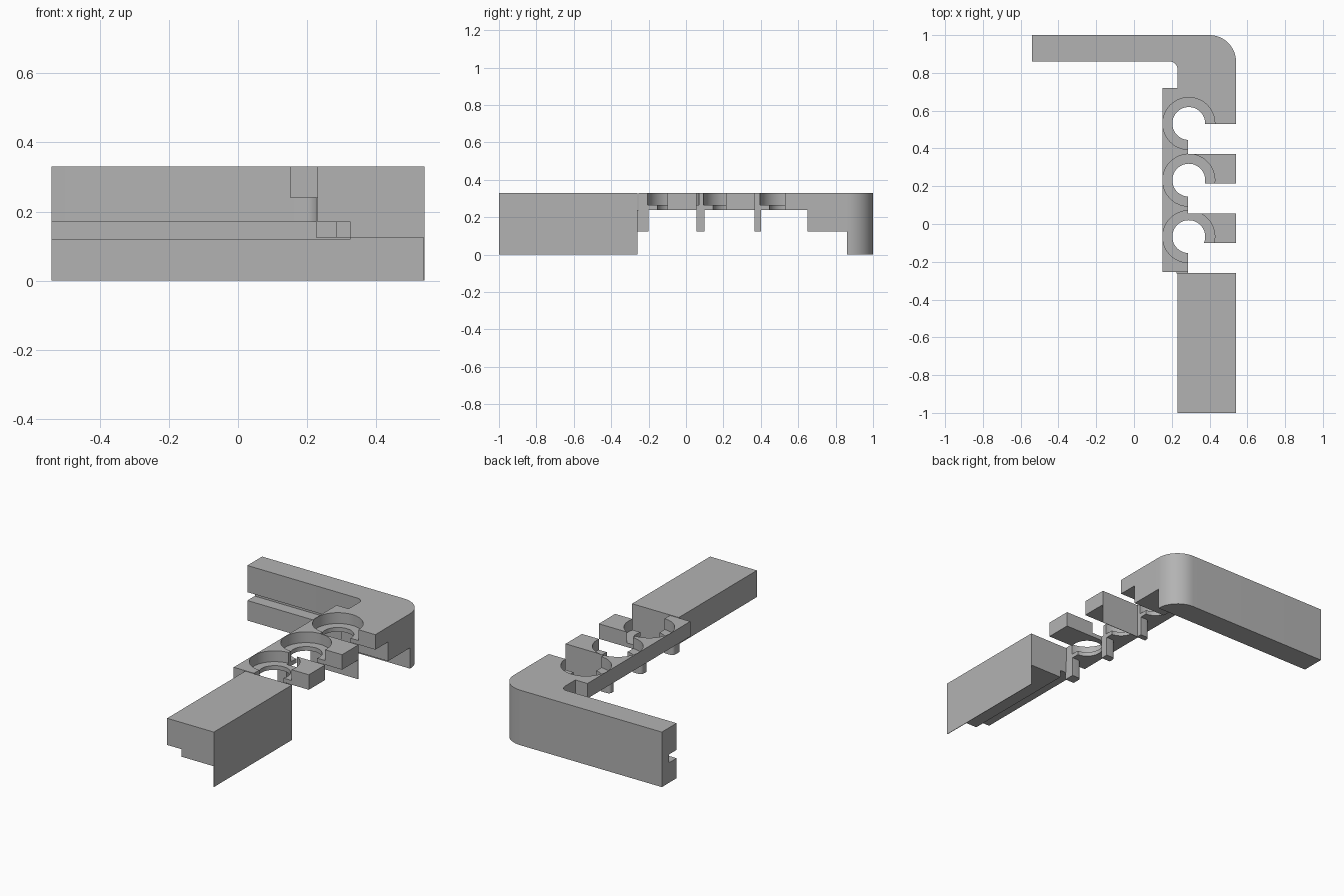
import bpy, bmesh
from math import cos, sin, pi

old = bpy.data.objects.get("Cube")
if old:
    bpy.data.objects.remove(old, do_unlink=True)

grey = bpy.data.materials.new("plain grey")
grey.use_nodes = True
GREY = (0.45, 0.45, 0.45, 1)
grey.diffuse_color = GREY
grey.node_tree.nodes["Principled BSDF"].inputs["Base Color"].default_value = GREY

TOP, DECK, STEP, LIP = 0.33, 0.24, 0.17, 0.125
RIGHT, INNER, SPINE, MOUTH = 0.54, 0.23, 0.15, 0.285
BACK = 0.86


def arc(cx, cy, r, start, end, n=12):
    """Points along an arc, angles in quarter turns."""
    angles = [(start + (end - start) * i / n) * pi / 2 for i in range(n + 1)]
    return [(cx + r * cos(a), cy + r * sin(a)) for a in angles]


def prism(name, points, low, high, axis="z"):
    """Extrude an outline along z (plan) or y (front section)."""
    def place(p, t):
        return (p[0], p[1], t) if axis == "z" else (p[0], t, p[1])
    bm = bmesh.new()
    face = bm.faces.new([bm.verts.new(place(p, low)) for p in points])
    out = bmesh.ops.extrude_face_region(bm, geom=[face])
    shift = (0, 0, high - low) if axis == "z" else (0, high - low, 0)
    bmesh.ops.translate(bm, vec=shift,
                        verts=[g for g in out["geom"] if isinstance(g, bmesh.types.BMVert)])
    bmesh.ops.recalc_face_normals(bm, faces=bm.faces)
    mesh = bpy.data.meshes.new(name)
    bm.to_mesh(mesh)
    bm.free()
    mesh.materials.append(grey)
    obj = bpy.data.objects.new(name, mesh)
    bpy.context.collection.objects.link(obj)
    return obj


def box(name, x0, x1, y0, y1, z0, z1):
    return prism(name, [(x0, y0), (x1, y0), (x1, y1), (x0, y1)], z0, z1)


def cut(obj, cutters):
    """Subtract the cutters and bake the result."""
    for c in cutters:
        mod = obj.modifiers.new("cut", "BOOLEAN")
        mod.operation, mod.solver, mod.object = "DIFFERENCE", "EXACT", c
    deps = bpy.context.evaluated_depsgraph_get()
    baked = bpy.data.meshes.new_from_object(obj.evaluated_get(deps))
    obj.modifiers.clear()
    obj.data = baked


# Back bar with rounded corner, and the block that turns forward
outer = arc(RIGHT - 0.14, BACK, 0.14, 0, 1) + [(-RIGHT, 1)]
lower = prism("back_bar_lower", [(-RIGHT, BACK), (RIGHT, BACK)] + outer[1:], 0, LIP)
corner = prism("corner_frame",
               [(-RIGHT, BACK)] + arc(0.19, 0.82, 0.04, 1, 0, 6)
               + [(INNER, 0.65), (RIGHT, 0.65)] + outer, LIP, TOP)

# Comb-shaped deck: spine on the left, tabs between the open mouths
outline = [(SPINE, -0.255), (MOUTH, -0.255)]
for edge in (-0.1, 0.215, 0.53):
    outline += [(MOUTH, edge), (RIGHT, edge)]
    end = 0.65 if edge > 0.5 else edge + 0.155
    outline += [(RIGHT, end), (INNER if edge > 0.5 else MOUTH, end)]
outline += [(INNER, 0.72), (SPINE, 0.72)]
deck = prism("socket_deck", outline, DECK, TOP)

# Groove and stepped round sockets
groove = box("groove_cutter", -0.6, 0.325, 0.6, 0.93, 0.12, STEP)
holes, bores = [], []
for cy in (-0.067, 0.232, 0.532):
    holes.append(prism("hole_cutter", arc(0.29, cy, 0.087, 0, 4, 48)[:-1], 0.2, 0.4))
    bores.append(prism("bore_cutter", arc(0.29, cy, 0.138, 0, 4, 48)[:-1], 0.265, 0.4))
cut(lower, [groove])
cut(corner, [groove, bores[-1]])
cut(deck, holes + bores)
for c in [groove] + holes + bores:
    bpy.data.objects.remove(c, do_unlink=True)

# Front bar with a step along its lower left edge, and its thin skirt
section = [(INNER, TOP), (INNER, STEP), (0.325, STEP), (0.325, LIP), (RIGHT, LIP), (RIGHT, TOP)]
bar = prism("front_bar", section, -1, -0.26, "y")
skirt = box("front_bar_skirt", RIGHT - 0.003, RIGHT, -1, -0.26, 0, LIP)

# Thin plate hanging behind the middle tab
plate = box("tab_plate", MOUTH, RIGHT, 0.367, 0.37, LIP, DECK)

# Small posts below the spine, rounded on the outer left edge
posts = []
for y0, y1 in ((-0.262, -0.2), (0.055, 0.1), (0.365, 0.4)):
    r = 0.02
    posts.append(prism("post", [(MOUTH, y0), (MOUTH, y1)]
                       + arc(0.225 + r, y1 - r, r, 1, 2, 6) + [(0.225, y0)], LIP, DECK))

for obj in [lower, corner, deck, bar, skirt, plate] + posts:
    bpy.ops.object.select_all(action="DESELECT")
    obj.select_set(True)
    bpy.context.view_layer.objects.active = obj
    bpy.ops.object.shade_smooth_by_angle(angle=pi / 6)
